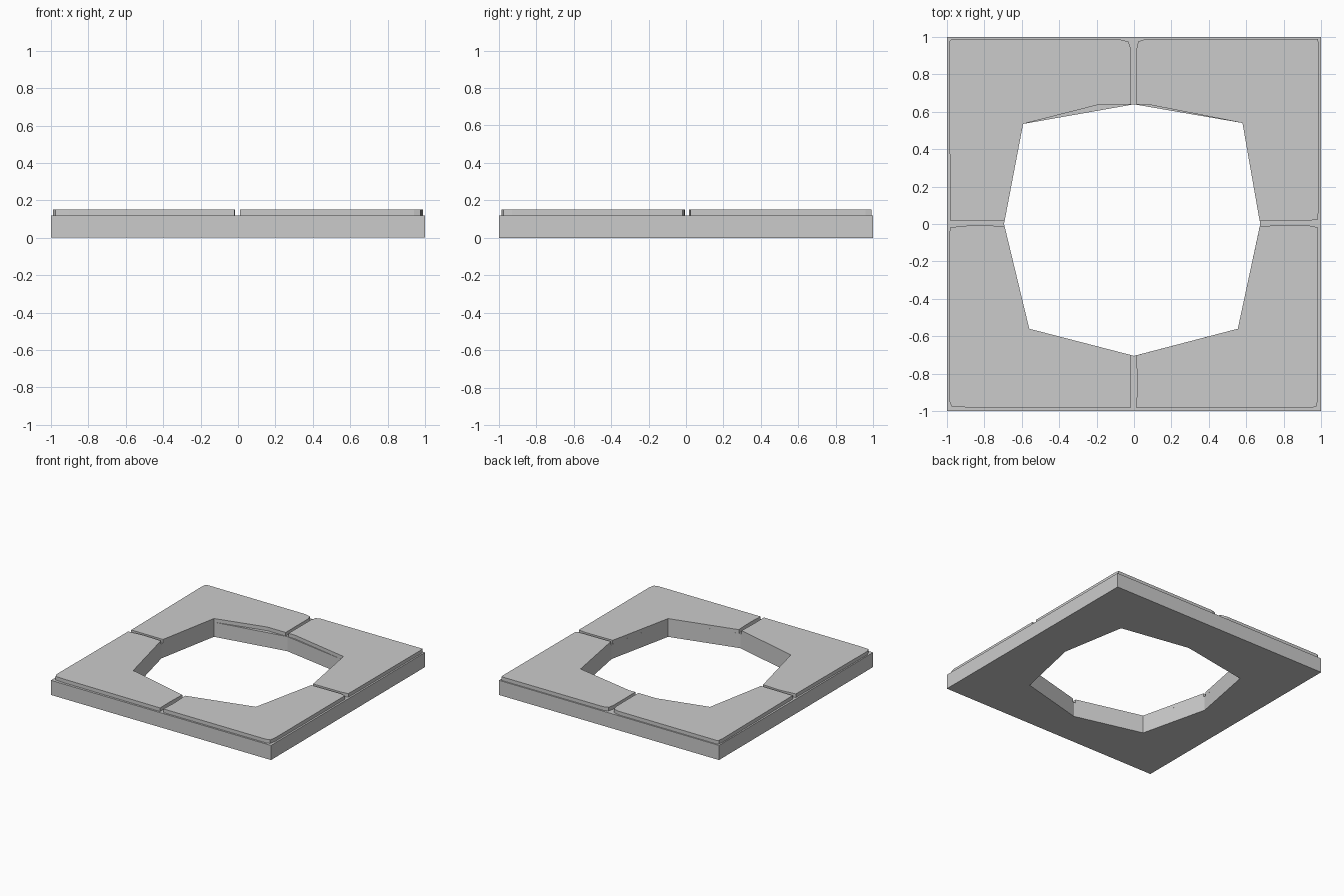
import bpy, bmesh

if "Cube" in bpy.data.objects:
    bpy.data.objects.remove(bpy.data.objects["Cube"])


def finish(name, bm):
    bmesh.ops.recalc_face_normals(bm, faces=bm.faces)
    mesh = bpy.data.meshes.new(name)
    bm.to_mesh(mesh)
    bm.free()
    obj = bpy.data.objects.new(name, mesh)
    bpy.context.collection.objects.link(obj)
    return obj


def extrude_up(bm, faces, height):
    geom = bmesh.ops.extrude_face_region(bm, geom=faces)["geom"]
    verts = [g for g in geom if isinstance(g, bmesh.types.BMVert)]
    bmesh.ops.translate(bm, verts=verts, vec=(0, 0, height))


BASE_H, TILE_H = 0.12, 0.03

# Base slab: square rim joined to an irregular eight-sided hole
outer = [(0, 1), (1, 1), (1, 0), (1, -1), (0, -1), (-1, -1), (-1, 0), (-1, 1)]
hole = [(0, .64), (.58, .54), (.675, 0), (.555, -.56),
        (0, -.705), (-.56, -.56), (-.695, 0), (-.593, .535)]
bm = bmesh.new()
vo = [bm.verts.new((x, y, 0)) for x, y in outer]
vi = [bm.verts.new((x, y, 0)) for x, y in hole]
ring = [bm.faces.new((vo[i], vo[(i + 1) % 8], vi[(i + 1) % 8], vi[i])) for i in range(8)]
extrude_up(bm, ring, BASE_H)
finish("base_slab", bm)

# Four paving tiles with worn corners, each wrapped around a hole corner
tiles = {
    "tile_back_right": [(.012, .64), (.012, .93), (.022, .975), (.06, .988), (.982, .99),
                        (.988, .96), (.985, .025), (.93, .017), (.672, .015), (.58, .54), (.07, .64)],
    "tile_back_left": [(-.015, .64), (-.015, .93), (-.03, .975), (-.08, .988), (-.97, .99),
                       (-.985, .98), (-.99, .94), (-.982, .017), (-.692, .015), (-.593, .535), (-.18, .64)],
    "tile_front_right": [(.012, -.702), (.018, -.86), (.012, -.985), (.94, -.985), (.975, -.975),
                         (.985, -.93), (.985, -.018), (.93, -.007), (.673, -.01), (.555, -.56)],
    "tile_front_left": [(-.015, -.701), (-.02, -.86), (-.018, -.985), (-.9, -.98), (-.975, -.975),
                        (-.99, -.94), (-.985, -.018), (-.85, -.005), (-.692, -.012), (-.56, -.56)],
}
for name, outline in tiles.items():
    bm = bmesh.new()
    face = bm.faces.new([bm.verts.new((x, y, BASE_H)) for x, y in outline])
    extrude_up(bm, [face], TILE_H)
    finish(name, bm)
